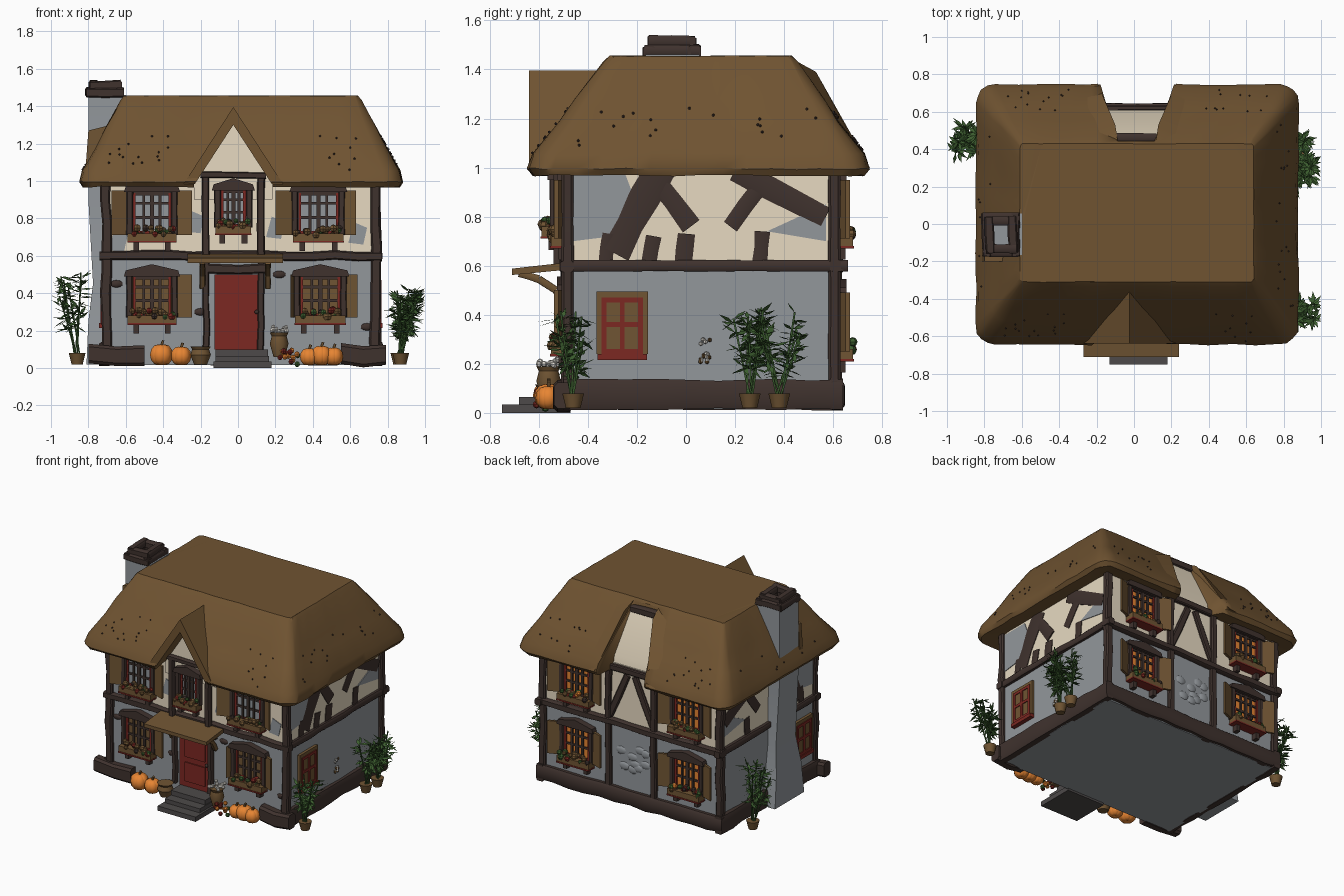
import bpy, bmesh, math, random
from mathutils import Matrix, Vector

if "Cube" in bpy.data.objects:
    bpy.data.objects.remove(bpy.data.objects["Cube"])
random.seed(4)
R = random.uniform

COLOURS = dict(thatch=(.16, .087, .031), wood=(.16, .089, .033), cream=(.88, .77, .59), plaster=(.29, .31, .33),
               timber=(.05, .032, .027), red=(.20, .021, .016), orange=(.85, .25, .035), leaf=(.045, .11, .028),
               stone=(.075, .068, .067), white=(.75, .72, .66))
MATS, IDX = [], {}
for i, (n, c) in enumerate(COLOURS.items()):
    m = bpy.data.materials.new(n)
    m.diffuse_color = (*c, 1)
    m.use_nodes = True
    m.node_tree.nodes["Principled BSDF"].inputs["Base Color"].default_value = m.diffuse_color
    MATS.append(m)
    IDX[n] = i


class Part:
    """One object gathered from simple solids, placed by a matrix."""
    def __init__(self, name, M=None):
        self.name, self.M, self.bm = name, M or Matrix(), bmesh.new()

    def loft(self, mat, rings, cap=True):
        vs = [[self.bm.verts.new(p) for p in r] for r in rings]
        n = len(vs[0])
        fs = [self.bm.faces.new((a[i], a[(i + 1) % n], b[(i + 1) % n], b[i]))
              for a, b in zip(vs, vs[1:]) for i in range(n)]
        if cap:
            fs += [self.bm.faces.new(vs[0]), self.bm.faces.new(vs[-1])]
        for f in fs:
            f.material_index = IDX[mat]

    def prism(self, mat, pts, y0, y1):
        self.loft(mat, [[(x, y, z) for x, z in pts] for y in (y0, y1)])

    def box(self, mat, x0, x1, y0, y1, z0, z1):
        self.prism(mat, [(x0, z0), (x1, z0), (x1, z1), (x0, z1)], y0, y1)

    def beam(self, mat, p, q, w, d, j=.005):
        p, q = Vector(p), Vector(q)
        ax = (q - p).normalized()
        ref = Vector((0, 1, 0)) if abs(ax.y) < .9 else Vector((0, 0, 1))
        s = ax.cross(ref).normalized()
        o = s.cross(ax)
        n = max(2, int((q - p).length / .12))
        rings = []
        for i in range(n + 1):
            c, k = p.lerp(q, i / n), 1 + R(-.08, .08)
            c = c + s * R(-j, j)
            rings.append([c + s * a * w / 2 * k + o * b * d / 2 * k for a, b in
                          ((-1, -.6), (-.7, -1), (.7, -1), (1, -.6), (1, .6), (.7, 1), (-.7, 1), (-1, .6))])
        self.loft(mat, rings)

    def ball(self, mat, c, rx, ry=None, rz=None, seg=8):
        M = Matrix.Translation(c) @ Matrix.Diagonal((rx, ry or rx, rz or rx, 1))
        vs = bmesh.ops.create_uvsphere(self.bm, u_segments=seg, v_segments=seg // 2 + 1, radius=1, matrix=M)['verts']
        for f in {f for v in vs for f in v.link_faces}:
            f.material_index = IDX[mat]

    def pot(self, mat, x, y, prof, n=12):
        self.loft(mat, [[(x + r * math.cos(2 * math.pi * i / n), y + r * math.sin(2 * math.pi * i / n), z)
                         for i in range(n)] for r, z in prof])

    def done(self):
        bmesh.ops.recalc_face_normals(self.bm, faces=self.bm.faces)
        me = bpy.data.meshes.new(self.name)
        self.bm.to_mesh(me)
        for m in MATS:
            me.materials.append(m)
        me.transform(self.M)
        me.shade_smooth()
        me.set_sharp_from_angle(angle=math.radians(38))
        ob = bpy.data.objects.new(self.name, me)
        bpy.context.collection.objects.link(ob)
        return ob


# Wall frames: local x runs along the wall, local -y points outward
def frame(x, y, deg):
    return Matrix.Translation((x, y, 0)) @ Matrix.Rotation(math.radians(deg), 4, 'Z')
FRONT, RIGHT, BACK, LEFT = frame(0, -.48, 0), frame(.74, 0, 90), frame(0, .61, 180), frame(-.71, 0, -90)

# Walls
w = Part("walls")
w.box("plaster", -.71, .74, -.48, .61, .015, .6)
w.box("cream", -.71, .74, -.48, .61, .6, 1.03)
w.done()

# Corner posts, middle bands and plinths
t = Part("timber_frame")
for x in (-.705, .735):
    for y in (-.483, .605):
        t.beam("timber", (x, y, .03), (x, y, 1.02), .055, .05, .007)
for y in (-.485, .615):
    t.beam("timber", (-.74, y, .6), (.77, y, .6), .05, .06)
for x in (-.715, .745):
    t.beam("timber", (x, -.5, .6), (x, .66, .6), .045, .045)
    t.beam("timber", (x, -.5, .075), (x, .64, .075), .06, .12)
t.beam("timber", (-.74, .615, .075), (.77, .615, .075), .11, .06)
for a, b in ((-.8, -.5), (.55, .79)):
    t.beam("timber", (a, -.5, .07), (b, -.5, .07), .11, .08, .01)
for x in (-.17, .12):
    t.beam("timber", (x, -.49, .1), (x, -.49, .6), .035, .04)
    t.beam("timber", (x, -.52, .6), (x, -.52, 1.04), .04, .04)
t.beam("timber", (-.2, -.525, 1.03), (.15, -.525, 1.03), .035, .04)
for x in (-.17, .2):
    t.beam("timber", (x, .615, .05), (x, .615, 1.0), .045, .04)
for s in (-1, 1):
    t.beam("timber", (.015 + s * .03, .61, .97), (.015 + s * .17, .61, .64), .05, .03)
t.done()

# Side braces and worn plaster patches
BRACES = [(-.29, .65, -.1, 1.0, .12), (-.13, .96, .02, .76, .08), (.18, .76, .31, .93, .07), (.2, .99, .57, .8, .09),
          (-.33, .61, -.31, .73, .06), (-.15, .61, -.13, .72, .06), (-.01, .61, 0, .73, .07), (.3, .61, .31, .74, .06)]
for name, M, s in (("right", RIGHT, 1), ("left", LEFT, -1)):
    p = Part(name + "_braces", M)
    for a, z0, b, z1, wd in BRACES:
        p.beam("timber", (s * a, 0, z0), (s * b, 0, z1), wd, .016, .003)
    for pts in ([(-.46, .7), (-.3, .72), (-.22, .9), (-.25, .98), (-.46, .98)], [(.33, .74), (.57, .7), (.57, .85)]):
        p.prism("plaster", [(s * x, z) for x, z in pts], -.005, .002)
    p.done()
p = Part("front_patches", FRONT)
for x, z in ((-.23, .78), (.2, .75), (.64, .72), (-.64, .68)):
    p.prism("plaster", [(x - .05, z - .05), (x + .03, z - .06), (x + .05, z + .03), (x - .02, z + .06)], -.005, .002)
for x, z in ((-.2, .3), (.69, .22), (-.65, .45), (.22, .5)):
    p.ball("timber", (x, 0, z), .035, .01, .02)
p.done()
p = Part("back_stones", BACK)
for i in range(9):
    p.ball("plaster", (R(-.12, .1), 0, R(.28, .45)), .04, .008, .03)
p.done()


# Windows: frame, pediment, red sash, panes, flower box and open shutters
def window(name, M, u, z, wd, h, pane, shutters=(.08, .08)):
    p = Part(name, M @ Matrix.Translation((u, 0, z)))
    a = wd / 2
    p.box(pane, -a, a, -.008, .0, 0, h)
    for x in (-a, a):
        p.beam("timber", (x, -.015, 0), (x, -.015, h), .035, .04, .002)
    p.box("timber", -a, a, -.024, 0, h * .9, h)
    for x in (-a + .025, a - .025, -a * .36, a * .36):
        p.box("red" if abs(x) > a / 2 else "timber", x - .007, x + .007, -.02, 0, 0, h)
    p.box("timber", -.011, .011, -.022, 0, 0, h)
    for k in (.06, .38, .68, .88):
        p.box("red" if k == .06 else "timber", -a + .02, a - .02, -.018, 0, k * h - .007, k * h + .007)
    p.prism("timber", [(-a - .03, h - .02), (a + .03, h - .02), (a + .02, h + .012), (0, h + .045), (-a - .02, h + .012)], -.045, 0)
    p.box("wood", -a - .01, a + .01, -.07, 0, -.03, .01)
    p.box("red", -a - .012, a + .012, -.074, 0, -.04, -.03)
    for x in (-a * .7, a * .7):
        p.prism("timber", [(x - .015, -.085), (x + .015, -.085), (x + .015, -.04), (x - .015, -.04)], -.04, 0)
    for i in range(22):
        p.ball(random.choice(["wood"] * 4 + ["leaf", "leaf", "timber", "red", "orange" if pane == "orange" else "wood"]),
               (R(-a, a), R(-.07, -.02), R(.0, .04)), R(.014, .022), seg=6)
    for s, k in zip((-1, 1), shutters):
        if k:
            x0, x1 = s * (a + .015), s * (a + .015 + k)
            ring = lambda x, y: [(x, y, .0), (x, y - .018, .0), (x, y - .018, h - .01), (x, y, h - .01)]
            p.loft("wood", [ring(x0, -.01), ring(x1, -.04)])
    p.done()

window("front_window_upper_left", FRONT, -.46, .71, .24, .25, "plaster")
window("front_window_upper_right", FRONT, .43, .71, .25, .25, "plaster", (.09, .06))
window("front_window_lower_left", FRONT, -.46, .27, .24, .24, "wood", (0, .08))
window("front_window_lower_right", FRONT, .44, .27, .25, .24, "wood", (.02, .06))
window("front_window_middle", FRONT @ Matrix.Translation((0, -.04, 0)), -.025, .75, .17, .22, "plaster", (0, 0))
for x in (-.45, .45):
    window("back_window_upper", BACK, x, .71, .24, .25, "orange")
    window("back_window_lower", BACK, x, .25, .24, .25, "orange")
for name, M, u in (("right_window", RIGHT, -.26), ("left_window", LEFT, .33)):
    p = Part(name, M @ Matrix.Translation((u, 0, .22)))
    p.box("wood", -.105, .105, -.02, 0, .02, .275)
    for x in (-.075, 0, .075):
        p.box("red", x - .01, x + .01, -.026, 0, .01, .25)
    for z in (.03, .14, .24):
        p.box("red", -.085, .085, -.026, 0, z - .01, z + .01)
    p.box("red", -.1, .1, -.032, 0, -.005, .02)
    p.done()


# Thatched roof: rounded rings from underside to flat top
def ring(t, z, j=.004):
    x0, x1, y0, y1 = -.61 - .235 * t, .64 + .24 * t, -.31 - .335 * t, .43 + .316 * t
    r, c = .02 + .08 * max(t, 0), []
    for k, (cx, cy) in enumerate(((x1 - r, y1 - r), (x0 + r, y1 - r), (x0 + r, y0 + r), (x1 - r, y0 + r))):
        c += [Vector((cx + r * math.cos(a), cy + r * math.sin(a), z)) for a in (math.pi / 2 * (k + i / 4) for i in range(5))]
    out = []
    for i, v in enumerate(c):
        n = 12 if i % 5 == 4 else 1
        out += [v.lerp(c[(i + 1) % 20], q / n) + Vector((R(-j, j), R(-j, j), R(-j, j))) for q in range(n)]
    return out

p = Part("thatched_roof")
p.loft("thatch", [ring(*a) for a in ((.4, .995, 0), (.93, .968), (1, .995), (.94, 1.055), (.62, 1.185), (.42, 1.28), (.07, 1.43), (0, 1.455, .002))])
roof = p.done()
CX = -.025
gable = [(CX - .21, .9), (CX + .21, .9), (CX + .21, .985), (CX, 1.3), (CX - .21, .985)]
p = Part("front_notch_cutter")
p.prism("thatch", gable, -.9, -.49)
q = Part("back_notch_cutter")
q.loft("thatch", [[(-.21, .85, z), (.25, .85, z), (.11, .445, z), (-.09, .445, z)] for z in (.9, 1.6)])
for cutter in (p.done(), q.done()):
    cutter.hide_render = True
    m = roof.modifiers.new("notch", 'BOOLEAN')
    m.operation, m.object, m.solver = 'DIFFERENCE', cutter, 'EXACT'
    bpy.context.view_layer.objects.active = roof
    bpy.ops.object.modifier_apply(modifier=m.name)
    bpy.data.objects.remove(cutter)

# Front gable and its thatch
p = Part("front_gable")
p.prism("cream", gable, -.515, -.4)
p.prism("thatch", [(CX - .265, .985), (CX, 1.395), (CX + .265, .985), (CX + .205, .985), (CX, 1.3), (CX - .205, .985)], -.64, -.33)
p.done()

# Sloping back panel in the notch, with flared thatch beside it
p = Part("back_gable_panel")
p.loft("cream", [[(x, .4, .98), (x, .612, .98), (x, .6, 1.08), (x, .47, 1.38), (x, .4, 1.38)] for x in (-.16, .2)])
p.beam("timber", (-.1, .46, 1.39), (.12, .46, 1.39), .05, .05)
p.beam("timber", (-.2, .62, 1.0), (.24, .62, 1.0), .045, .03)
for s in (-1, 1):
    x = lambda k: .015 + s * k
    p.loft("thatch", [[(x(.1), .43, 1.445), (x(.115), .53, 1.39), (x(.21), .75, 1.0), (x(.2), .7, .98)],
                      [(x(.22), .43, 1.44), (x(.24), .47, 1.38), (x(.33), .74, 1.0), (x(.33), .7, .98)]])
p.done()

# Loose straw ends on the slopes
p = Part("straw_specks")
for i in range(110):
    k, f = R(.5, .95), R(.06, .94)
    x0, x1, y0, y1, z = -.61 - .235 * k, .64 + .24 * k, -.31 - .335 * k, .43 + .316 * k, 1.456 - .42 * k
    x, y = random.choice([(x0, y0 + f * (y1 - y0)), (x1, y0 + f * (y1 - y0))] + [(x0 + f * (x1 - x0), y) for y in (y0, y1)] * 2)
    if abs(x) > .34:
        p.ball("timber", (x, y, z), .006, seg=4)
p.done()

# Chimney with stone cap
p = Part("chimney")
p.loft("plaster", [[(x0, y0, z), (-.6, y0, z), (-.6, y1, z), (x0, y1, z)] for x0, y0, y1, z in
                   ((-.81, -.22, .12, .02), (-.8, -.2, .09, .25), (-.775, -.17, .06, .45), (-.8, -.165, .055, .9), (-.8, -.165, .055, 1.46))])
for z, g, wd in ((1.475, 0, .05), (1.513, .018, .045)):
    x0, x1, y0, y1 = -.79 + g, -.63 - g, -.15 + g, .035 - g
    for a, b in (((x0, y0), (x1, y0)), ((x1, y0), (x1, y1)), ((x1, y1), (x0, y1)), ((x0, y1), (x0, y0))):
        d = (Vector(b) - Vector(a)).normalized() * .02
        p.beam("timber", (a[0] - d.x, a[1] - d.y, z), (b[0] + d.x, b[1] + d.y, z), .05, .05, .006)
p.prism("wood", [(-.82, 1.0), (-.68, 1.0), (-.68, 1.3), (-.8, 1.27)], -.2, -.165)
p.done()

# Door, canopy with brackets, steps
p = Part("door")
p.box("red", -.125, .13, -.5, -.47, .1, .5)
for z0, z1 in ((.14, .28), (.32, .46)):
    p.box("red", -.08, .085, -.508, -.49, z0, z1)
p.beam("timber", (-.16, -.495, .53), (.17, -.495, .53), .05, .04)
p.ball("timber", (.1, -.51, .3), .012)
p.done()
p = Part("porch_canopy")
p.loft("wood", [[(x, -.71, .562), (x, -.71, .588), (x, -.47, .615), (x, -.47, .585)] for x in (-.27, .24)])
for x in (-.19, .16):
    for a, b in (((-.49, .43), (-.53, .5)), ((-.53, .5), (-.6, .545)), ((-.6, .545), (-.68, .57))):
        p.beam("wood", (x, *a), (x, *b), .03, .03, 0)
p.done()
p = Part("door_steps")
for x0, x1, y, z in ((-.13, .18, -.75, .035), (-.12, .165, -.68, .065), (-.12, .16, -.61, .1)):
    p.box("stone", x0, x1, y, -.47, 0 if z < .04 else z - .035, z)
p.done()

# Pumpkins, flower pots
p = Part("pumpkins")
for x, r in ((-.41, .062), (-.305, .055), (.38, .05), (.445, .057), (.51, .052)):
    for i in range(7):
        a = i * math.tau / 7
        p.ball("orange", (x + .3 * r * math.cos(a), -.56 + .3 * r * math.sin(a), .015 + r * .9), r * .74, r * .74, r * .9, seg=10)
    p.beam("wood", (x, -.56, .02 + r * 1.6), (x + .01, -.56, .03 + r * 1.9), .014, .014, 0)
p.done()
p = Part("door_pots")
p.pot("wood", -.2, -.56, ((.035, .02), (.055, .07), (.045, .1), (.055, .115)))
p.pot("wood", .22, -.56, ((.03, .06), (.05, .13), (.04, .17), (.05, .19)))
for i in range(16):
    p.ball("white", (.22 + R(-.04, .04), -.56 + R(-.04, .04), R(.19, .22)), .013, seg=6)
    p.ball(random.choice(["orange", "leaf", "orange", "red"]), (.27 + R(-.05, .05), -.58 + R(-.03, .03), R(.02, .1)), .016, seg=6)
    p.ball(random.choice(["white", "wood"]), (.75, .07 + R(-.03, .03), R(.2, .3)), .009, seg=4)
p.done()

# Tall potted plants
for x, y, h, lean in ((-.86, .45, .54, -.04), (.86, .26, .46, .04), (.87, .38, .45, .03), (.87, -.46, .43, .03)):
    p = Part("potted_plant")
    p.pot("wood", x, y, ((.03, .02), (.042, .07), (.045, .08)))
    for s in range(6):
        top = Vector((x + lean + R(-.07, .07), y + R(-.09, .09), h * R(.65, .97)))
        base = Vector((x + R(-.015, .015), y + R(-.015, .015), .07))
        p.beam("leaf", base, top, .008, .008, .002)
        for i in range(26):
            c = base.lerp(top, R(.35, 1))
            d = Vector((R(-1, 1), R(-1, 1), R(-.5, .6))).normalized() * R(.05, .085)
            sd = d.cross(Vector((R(-.7, .7), R(-.7, .7), 1))).normalized() * .01
            pts = [c, c + d * .5 + sd, c + d, c + d * .5 - sd]
            for v in pts:
                v.x = max(-1, min(1, v.x))
            f = p.bm.faces.new([p.bm.verts.new(v) for v in pts])
            f.material_index = IDX["leaf"]
    p.done()
